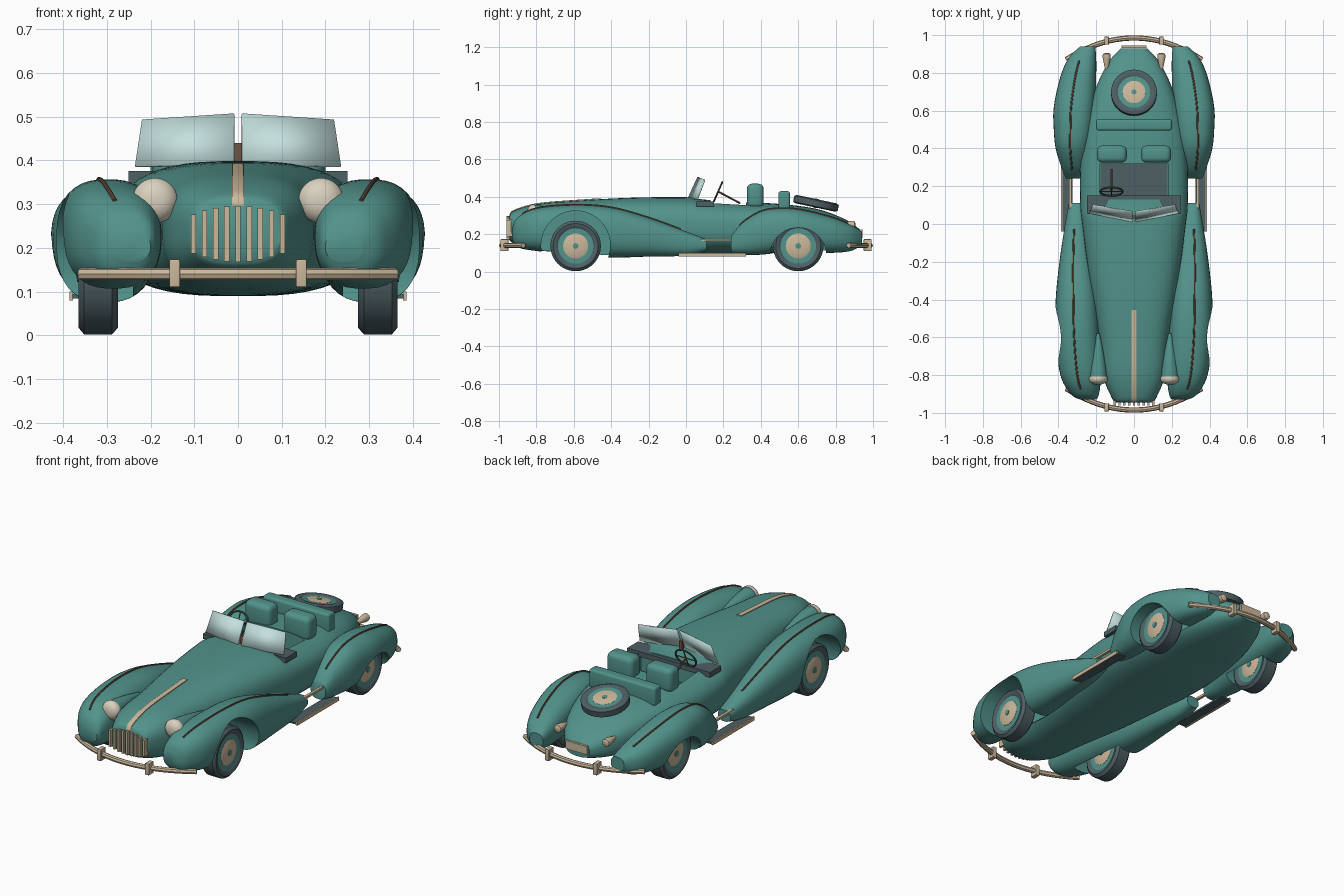
import bpy, bmesh
from math import sin, cos, pi, radians
from mathutils import Matrix, Vector

if "Cube" in bpy.data.objects:
    bpy.data.objects.remove(bpy.data.objects["Cube"])


def material(name, rgb):
    m = bpy.data.materials.new(name)
    m.use_nodes = True
    m.diffuse_color = (*rgb, 1)
    m.node_tree.nodes["Principled BSDF"].inputs["Base Color"].default_value = (*rgb, 1)
    return m


TEAL = material("teal_paint", (0.085, 0.29, 0.26))
TAN = material("tan_trim", (0.60, 0.48, 0.33))
CREAM = material("cream_lens", (0.70, 0.64, 0.52))
DARK = material("dark_rubber", (0.075, 0.115, 0.125))
GLASS = material("pale_glass", (0.55, 0.75, 0.73))
BROWN = material("brown_trim", (0.16, 0.09, 0.055))


def smooth(ob):
    bpy.ops.object.select_all(action="DESELECT")
    ob.select_set(True)
    bpy.context.view_layer.objects.active = ob
    bpy.ops.object.shade_smooth_by_angle(angle=radians(40))


def mirrored(ob):
    ob.modifiers.new("Mirror", "MIRROR").use_mirror_merge = False
    return ob


def finish(name, bm, mats, mirror=False):
    bmesh.ops.recalc_face_normals(bm, faces=bm.faces)
    me = bpy.data.meshes.new(name)
    bm.to_mesh(me)
    bm.free()
    for m in mats:
        me.materials.append(m)
    ob = bpy.data.objects.new(name, me)
    bpy.context.collection.objects.link(ob)
    smooth(ob)
    return mirrored(ob) if mirror else ob


def sample(rows, steps=6):
    """Smooth curve through rows of numbers."""
    out = []
    for i in range(len(rows) - 1):
        a, b, c, d = (rows[min(max(i + k, 0), len(rows) - 1)] for k in (-1, 0, 1, 2))
        for s in range(steps):
            t = s / steps
            out.append([q + 0.5 * t * (r - p + t * (2*p - 5*q + 4*r - w + t * (3*(q - r) + w - p)))
                        for p, q, r, w in zip(a, b, c, d)])
    return out + [list(rows[-1])]


def ring_point(row, angle, power):
    """Point on a rounded section: row is y, x min, x max, z min, z max."""
    y, x0, x1, z0, z1 = row
    c, s = cos(angle), sin(angle)
    bend = lambda v: (1 if v > 0 else -1) * abs(v) ** (2 / power)
    return Vector(((x0 + x1) / 2 + (x1 - x0) / 2 * bend(c), y,
                   (z0 + z1) / 2 + (z1 - z0) / 2 * bend(s)))


def loft(name, rows, mat, power=2.0, n=36, mirror=False):
    bm = bmesh.new()
    rings = [[bm.verts.new(ring_point(r, 2 * pi * (k + 0.5) / n, power)) for k in range(n)] for r in rows]
    for a, b in zip(rings, rings[1:]):
        for k in range(n):
            bm.faces.new((a[k], a[k - 1], b[k - 1], b[k]))
    bm.faces.new(rings[0])
    bm.faces.new(rings[-1])
    return finish(name, bm, [mat], mirror)


def box(name, lo, hi, mat, bevel=0, mirror=False):
    lo, hi = Vector(lo), Vector(hi)
    bm = bmesh.new()
    bmesh.ops.create_cube(bm, size=1, matrix=Matrix.Translation((lo + hi) / 2) @ Matrix.Diagonal((*(hi - lo), 1)))
    if bevel:
        bmesh.ops.bevel(bm, geom=bm.edges[:], offset=bevel, segments=4, profile=0.5, affect="EDGES")
    return finish(name, bm, [mat], mirror)


def lathe(name, profile, matrix, mat, mirror=False, n=40):
    bm = bmesh.new()
    verts = [bm.verts.new((r, 0, h)) for r, h in profile]
    edges = [bm.edges.new(e) for e in zip(verts, verts[1:])]
    bmesh.ops.spin(bm, geom=verts + edges, axis=(0, 0, 1), cent=(0, 0, 0), steps=n, angle=2 * pi)
    bmesh.ops.remove_doubles(bm, verts=bm.verts, dist=0.0001)
    bmesh.ops.transform(bm, matrix=matrix, verts=bm.verts)
    return finish(name, bm, [mat], mirror)


def tube(name, points, radius, mat, mirror=False, closed=False):
    cu = bpy.data.curves.new(name, "CURVE")
    cu.dimensions, cu.bevel_depth, cu.bevel_resolution, cu.use_fill_caps = "3D", radius, 2, True
    sp = cu.splines.new("POLY")
    sp.points.add(len(points) - 1)
    for p, co in zip(sp.points, points):
        p.co = (*co, 1)
    sp.use_cyclic_u = closed
    cu.materials.append(mat)
    ob = bpy.data.objects.new(name, cu)
    bpy.context.collection.objects.link(ob)
    bpy.ops.object.select_all(action="DESELECT")
    ob.select_set(True)
    bpy.context.view_layer.objects.active = ob
    bpy.ops.object.convert(target="MESH")
    ob = bpy.context.object
    smooth(ob)
    return mirrored(ob) if mirror else ob


def cut(ob, cutter):
    mod = ob.modifiers.new("Cut", "BOOLEAN")
    mod.operation, mod.object, mod.solver = "DIFFERENCE", cutter, "EXACT"
    bpy.context.view_layer.objects.active = ob
    bpy.ops.object.modifier_apply(modifier="Cut")
    bpy.data.objects.remove(cutter)
    smooth(ob)


# Body: y, half width, bottom, top
hull = [(-.945, .098, .172, .297), (-.92, .118, .15, .325), (-.8, .165, .115, .36), (-.6, .185, .1, .378),
        (-.3, .235, .09, .395), (0, .275, .09, .398), (.1, .285, .09, .385), (.3, .285, .09, .372),
        (.5, .265, .1, .362), (.7, .21, .11, .335), (.85, .14, .13, .28), (.93, .07, .15, .225)]
hull = [(y, -w, w, a, b) for y, w, a, b in sample(hull)]
body = loft("body", hull, TEAL, 2.8, 48)
cut(body, box("cockpit_cutter", (-.18, .13, .26), (.18, .32, .6), TEAL))
box("cockpit_floor", (-.178, .132, .255), (.178, .318, .265), DARK)
box("dashboard", (-.25, .055, .348), (.25, .15, .376), DARK)
loft("hood_strip", [(y, -.014, .014, b - .012, b + .005) for y, _, _, a, b in hull if y < -.45], TAN, 8, 16)

# Fenders: y, inner x, outer x, bottom, top
front = sample([(-.93, .2, .285, .17, .235), (-.9, .185, .335, .13, .29), (-.8, .175, .39, .11, .338),
                (-.6, .18, .415, .09, .357), (-.4, .19, .415, .075, .343), (-.2, .22, .395, .08, .288),
                (0, .25, .365, .085, .215), (.11, .27, .345, .11, .172)])
rear = sample([(.24, .27, .36, .1, .19), (.3, .25, .385, .09, .26), (.4, .23, .415, .09, .322),
               (.5, .215, .425, .1, .338), (.62, .205, .425, .1, .33), (.78, .2, .39, .1, .29),
               (.88, .2, .345, .11, .25), (.94, .205, .285, .14, .215)])
SIDEWAYS = Matrix.Rotation(pi / 2, 4, "Y")
for name, rows, y, z, r, y0, y1 in (("front", front, -.59, .14, .185, -.88, -.02),
                                    ("rear", rear, .6, .085, .15, .28, .88)):
    fender = loft(name + "_fenders", rows, TEAL, 2.5)
    arch = lathe("arch_cutter", [(0, -.2), (r, -.2), (r, .2), (0, .2)],
                 Matrix.Translation((.44, y, z)) @ SIDEWAYS, TEAL)
    cut(fender, arch)
    mirrored(fender)
    crest = [ring_point(q, radians(84), 2.5) + Vector((0, 0, .001)) for q in rows if y0 < q[0] < y1]
    tube(name + "_fender_piping", crest, .005, BROWN, True)


# Wheels, the same on both faces
def wheel(name, matrix, mirror=False):
    def part(label, half, mat):
        profile = half + [(r, -h) for r, h in reversed(half)]
        lathe(name + label, profile, matrix, mat, mirror)
    part("_tyre", [(.095, .036), (.105, .043), (.12, .045), (.135, .032)], DARK)
    part("_rim", [(0, .036), (.1, .036)], TEAL)
    part("_hubcap", [(0, .045), (.045, .044), (.067, .037)], TAN)
    part("_hub", [(0, .05), (.015, .048), (.015, .04)], TEAL)


for name, y in (("front_wheels", -.59), ("rear_wheels", .6)):
    wheel(name, Matrix.Translation((.32, y, .137)) @ SIDEWAYS, True)
wheel("spare_wheel", Matrix.Translation((0, .695, .365)) @ Matrix.Rotation(radians(-12), 4, "X")
      @ Matrix.Diagonal((.9, .9, .5, 1)))

# Grille bars
for i in range(-4, 5):
    h = .064 - .0012 * i * i
    box("grille_bar", (i * .0255 - .006, -.96, .232 - h), (i * .0255 + .006, -.92, .232 + h), TAN)


# Lamps
def lamp(name, x, z, rows, mat):
    loft(name, [(y, x - r, x + r, z - r, z + r) for y, r in rows], mat, 2, 28, True)


lamp("headlight_shells", .19, .308, [(-.815, .047), (-.76, .043), (-.68, .03), (-.58, .008)], TEAL)
lamp("headlight_lenses", .19, .308, [(-.85, .015), (-.845, .032), (-.832, .048), (-.82, .052), (-.808, .05)], CREAM)
lamp("tail_lights", .145, .25, [(.82, .008), (.85, .015), (.885, .022), (.9, .02), (.905, .01)], TAN)

# Bumpers
for name, s in (("front", -1), ("rear", 1)):
    xs = [i * .036 for i in range(-10, 11)]
    bar = tube(name + "_bumper", [(x, s * (.985 - .115 * (x / .36) ** 2), .14) for x in xs], .014, TAN)
    ya, yb = sorted((s * .95, s * .992))
    box(name + "_overriders", (.133, ya, .11), (.157, yb, .173), TAN, .003, True)
box("number_plate", (-.065, .932, .18), (.065, .944, .225), TAN)

# Running boards and sill bars
box("running_boards", (.325, -.04, .084), (.38, .32, .094), DARK, 0, True)
box("running_board_edges", (.378, -.04, .08), (.386, .32, .1), TAN, 0, True)
box("sill_bars", (.33, .08, .163), (.345, .26, .175), TAN, 0, True)

# Windscreen: framed panes in a shallow V
bm = bmesh.new()
pane = bm.faces.new([bm.verts.new(p) for p in
                     ((.009, .012, .39), (.235, .06, .386), (.219, .1, .492), (.009, .065, .506))])
bmesh.ops.inset_region(bm, faces=[pane], thickness=.006)
pane.material_index = 1
screen = finish("windscreen", bm, [BROWN, GLASS])
solid = screen.modifiers.new("Solidify", "SOLIDIFY")
solid.thickness, solid.offset = .008, 0
mirrored(screen)
box("windscreen_post", (-.008, .03, .385), (.008, .045, .44), BROWN)

# Seats
box("seats", (.038, .325, .34), (.196, .415, .47), TEAL, .028, True)
box("rear_bench", (-.2, .495, .33), (.2, .555, .43), TEAL, .012)

# Steering wheel
hub = Vector((-.12, .172, .428))
across, up = Vector((1, 0, 0)), Vector((0, .4, .92))
rim = [hub + .06 * cos(a) * across + .055 * sin(a) * up for a in (2 * pi * k / 28 for k in range(28))]
tube("steering_rim", rim, .005, DARK, closed=True)
for k in (0, 7):
    tube("steering_spoke", [rim[k], rim[k + 14]], .003, BROWN)
tube("steering_column", [hub, (-.12, .29, .365)], .005, BROWN)
